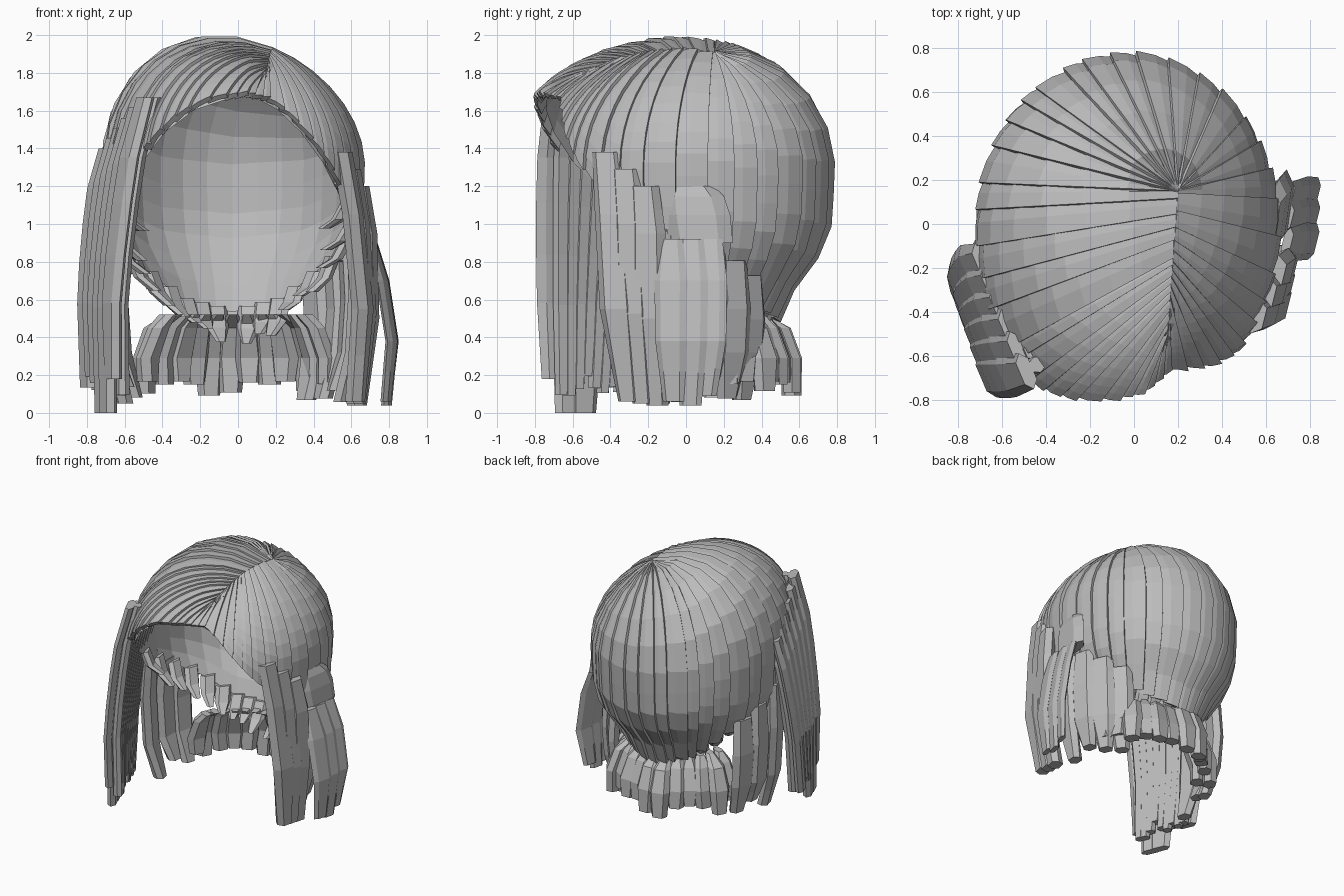
import bpy, bmesh, random
from math import sin, cos, pi, radians, sqrt
from mathutils import Vector

random.seed(4)
cube = bpy.data.objects.get("Cube")
if cube:
    bpy.data.objects.remove(cube)

hair = bpy.data.materials.new("grey_hair")
hair.use_nodes = True
hair.diffuse_color = (0.5, 0.5, 0.5, 1)
hair.node_tree.nodes["Principled BSDF"].inputs["Base Color"].default_value = (0.5, 0.5, 0.5, 1)


def table(pairs, v):
    """Piecewise linear lookup."""
    for (a, p), (b, q) in zip(pairs, pairs[1:]):
        if v <= b:
            return p + (q - p) * max(0, (v - a) / (b - a))
    return pairs[-1][1]


def make_object(name, bm):
    mesh = bpy.data.meshes.new(name)
    bm.to_mesh(mesh)
    bm.free()
    mesh.materials.append(hair)
    ob = bpy.data.objects.new(name, mesh)
    bpy.context.collection.objects.link(ob)
    return ob


# Scalp surface: dome above the equator, tapering nape below it
CENTRE = Vector((-0.03, 0, 1.3))
TAPER = [(0.45, 0.62), (0.6, 0.67), (0.75, 0.81), (0.85, 0.91), (1.0, 0.98), (1.3, 1)]
RIM = [(0, 1.7), (18, 1.67), (30, 1.58), (40, 1.45), (55, 1.22), (75, 1.02), (90, 0.88),
       (115, 0.72), (140, 0.55), (180, 0.48)]


def depth_at(x, y):
    """Fringe is fuller on the right of the parting than on the left."""
    if y > 0:
        return 0.775
    return table([(0.06, 0.95), (0.18, 0.84)], x)


def equator(phi):
    """Angle runs from the front towards +x."""
    a = radians(phi)
    x = CENTRE.x + 0.69 * sin(a)
    return Vector((x, -depth_at(x, -cos(a)) * cos(a), 1.3))


def wrap(phi):
    return abs((phi + 180) % 360 - 180)


def scalp(phi, t):
    """Path from the parting (t=0) over the equator (t=1) to the nape (t=2)."""
    q = equator(phi)
    if t > 1:
        z = 1.3 - 0.85 * (t - 1)
        k = table(TAPER, z)
        return Vector((CENTRE.x + (q.x - CENTRE.x) * k, q.y * k, z))
    back = min(1, wrap(phi) / 100)
    part = Vector((0.15, -0.5, 0)).lerp(Vector((0.2, 0.15, 0)), back)
    p = part.lerp(q, sin(t * pi / 2))
    u = ((p.x - CENTRE.x) / 0.69) ** 2 + (p.y / depth_at(p.x, p.y)) ** 2
    p.z = 1.3 + 0.68 * (1 - 0.19 * p.x) * sqrt(max(0, 1 - u))
    return p


def rim_t(phi):
    z = table(RIM, wrap(phi))
    return next((i / 200 for i in range(20, 400) if scalp(phi, i / 200).z < z), 2)


def scaled(p, k):
    return CENTRE + (p - CENTRE) * k


# Cap of overlapping strands, each stepped up over its neighbour
bm = bmesh.new()
phi, rows = 0, 11
while phi < 359:
    front = wrap(phi) < 60
    step = random.uniform(5, 8) if front else random.uniform(7, 13)
    step = min(step, 360 - phi)
    lift = random.uniform(0, 0.012)
    grid = []
    for r in range(rows):
        line = []
        for f, off in ((-0.15, -0.02), (0.5, 0.0), (1.1, 0.01)):
            end = rim_t(phi + step * (f if front else 0.5))
            p = scalp(phi + step * f, end * r / (rows - 1))
            line.append(bm.verts.new(scaled(p, 1 + off + lift)))
        grid.append(line)
    for a, b in zip(grid, grid[1:]):
        for c in range(2):
            bm.faces.new((a[c], a[c + 1], b[c + 1], b[c]))
    phi += step
# Strand normals must all face away from the head before thickening
for f in bm.faces:
    f.normal_update()
    if f.normal.dot(f.calc_center_median() - Vector((0, 0, 1.1))) < 0:
        f.normal_flip()
cap = make_object("cap_strands", bm)
thick = cap.modifiers.new("thickness", "SOLIDIFY")
thick.thickness = 0.03
thick.offset = -1

# Plain inner lining of the cap
bm = bmesh.new()
grid = [[bm.verts.new(scaled(scalp(a, rim_t(a) * r / 12), 0.935)) for r in range(13)]
        for a in range(0, 360, 12)]
for i, a in enumerate(grid):
    b = grid[(i + 1) % len(grid)]
    for r in range(12):
        bm.faces.new((a[r], b[r], b[r + 1], a[r + 1]))
make_object("cap_lining", bm)


def add_lock(bm, path, across, widths, depth, rings=7):
    """Flattened six sided lock swept along a path of points."""
    across = Vector(across).normalized()
    out = across.cross(Vector((0, 0, 1)))
    path = [Vector(p) for p in path]
    n = len(path) - 1
    loops = []
    for r in range(rings):
        s = r / (rings - 1) * n
        c = [table([(i, p[k]) for i, p in enumerate(path)], s) for k in range(3)]
        w = table(list(enumerate(widths)), s / n * (len(widths) - 1)) / 2
        shape = ((-1, 0), (-0.6, 0.5), (0.6, 0.5), (1, 0), (0.6, -0.5), (-0.6, -0.5))
        loops.append([bm.verts.new(Vector(c) + across * w * a + out * depth * b)
                      for a, b in shape])
    new = [bm.faces.new(loops[0][::-1]), bm.faces.new(loops[-1])]
    for a, b in zip(loops, loops[1:]):
        for i in range(6):
            j = (i + 1) % 6
            new.append(bm.faces.new((a[i], a[j], b[j], b[i])))
    bmesh.ops.recalc_face_normals(bm, faces=new)


def between(a, b, f):
    return Vector(a).lerp(Vector(b), f)


# Long bundle hanging over the right side of the face: broad outside, thin inside
bm = bmesh.new()
for layer, count, wide in ((0, 6, 1.6), (0.05, 9, 0.7)):
    for i in range(count):
        f = i / (count - 1)
        top = between((-0.69, -0.17, 1.4), (-0.49, -0.67, 1.67), f)
        high = between((-0.755, -0.2, 1.15), (-0.59, -0.69, 1.3), f)
        mid = between((-0.8, -0.28, 0.65), (-0.67, -0.69, 0.65), f)
        low = between((-0.79, -0.34, 0.1), (-0.66, -0.69, 0.1), f)
        low.z = random.uniform(0.09, 0.2) if layer or f < 0.5 or f > 0.9 else 0.0
        shift = Vector((layer, layer * 0.6, 0))
        add_lock(bm, [p + shift for p in (top, high, mid, low)], (0.34, -0.8, 0),
                 [wide * w for w in (0.11, 0.14, 0.14, 0.1)], 0.06, 8)
make_object("right_face_bundle", bm)

# Shorter lock group in front of the left ear
bm = bmesh.new()
for i in range(3):
    f = i / 2
    add_lock(bm, [between((0.55, -0.42, 1.38), (0.64, -0.22, 1.2), f),
                  between((0.61, -0.39, 1.05), (0.68, -0.2, 0.95), f),
                  between((0.66, -0.36, 0.55), (0.69, -0.2, 0.5), f),
                  between((0.62, -0.3, 0.06), (0.63, -0.15, 0.04), f)],
             (0.25, 1, 0), (0.16, 0.19, 0.2, 0.12), 0.09)
make_object("left_face_locks", bm)

# Loose lock standing away from the left side, and the tuft it hangs from
bm = bmesh.new()
for y, z in ((-0.08, 0.06), (0.03, 0.04), (0.13, 0.09)):
    x = 0.03 * y
    add_lock(bm, [(0.7 + x, y, 0.92), (0.765 + x, y, 0.7), (0.815 + x, y, 0.38),
                  (0.785 + x, y * 0.8, z)],
             (0.25, 1, 0), (0.13, 0.18, 0.17, 0.12), 0.04)
make_object("left_loose_lock", bm)
bm = bmesh.new()
add_lock(bm, [(0.61, 0.03, 1.2), (0.65, 0.05, 1.12), (0.67, 0.08, 0.9)],
         (0.15, 1, 0), (0.24, 0.36, 0.34), 0.09, 4)
make_object("left_tuft", bm)

# Locks behind each ear
for side, name, angles in ((1, "left", (88, 100, 112, 124)), (-1, "right", (80, 92, 104))):
    bm = bmesh.new()
    for ang in angles:
        p = scalp(side * ang, rim_t(side * ang) - 0.08)
        flat = Vector((p.x, p.y, 0))
        path = [p * 0.97, flat * 0.99 + Vector((0, 0, p.z * 0.68)),
                flat * 0.96 + Vector((0, 0, 0.32)),
                flat * 0.86 + Vector((0, 0, random.uniform(0.04, 0.14)))]
        path[0].z = p.z
        add_lock(bm, path, (-p.y, p.x, 0), (0.17, 0.21, 0.2, 0.11), 0.08)
    make_object(name + "_ear_locks", bm)

# Flicked out ends below the nape
bm = bmesh.new()
for i in range(13):
    a = radians(116 + i * 136 / 12)
    d = Vector((sin(a), -cos(a), 0))
    r = random.uniform(-0.05, 0.03)
    path = [d * 0.39 + Vector((0, 0, 0.52)), d * (0.49 + r) + Vector((0, 0, 0.45)),
            d * (0.55 + r) + Vector((0, 0, 0.29)),
            d * (0.55 + r) + Vector((0, 0, 0.12 - r))]
    twist = a + random.uniform(-0.35, 0.35)
    add_lock(bm, path, (cos(twist), sin(twist), 0), (0.06, 0.13, 0.16, 0.12), 0.09, 4)
make_object("nape_flicks", bm)

# Pointed tips turned inwards along the inside of the rim
bm = bmesh.new()
for side in (1, -1):
    for ang in range(72, 180, 12):
        p = scalp(side * ang, rim_t(side * ang) - 0.03)
        inner = Vector((p.x * 0.74, p.y * 0.74 - 0.06, p.z - random.uniform(0.08, 0.16)))
        add_lock(bm, [Vector((p.x * 0.95, p.y * 0.95, p.z + 0.04)), (p + inner) / 2, inner],
                 (-p.y, p.x, 0), (0.12, 0.12, 0.05), 0.06, 3)
make_object("inner_tips", bm)
